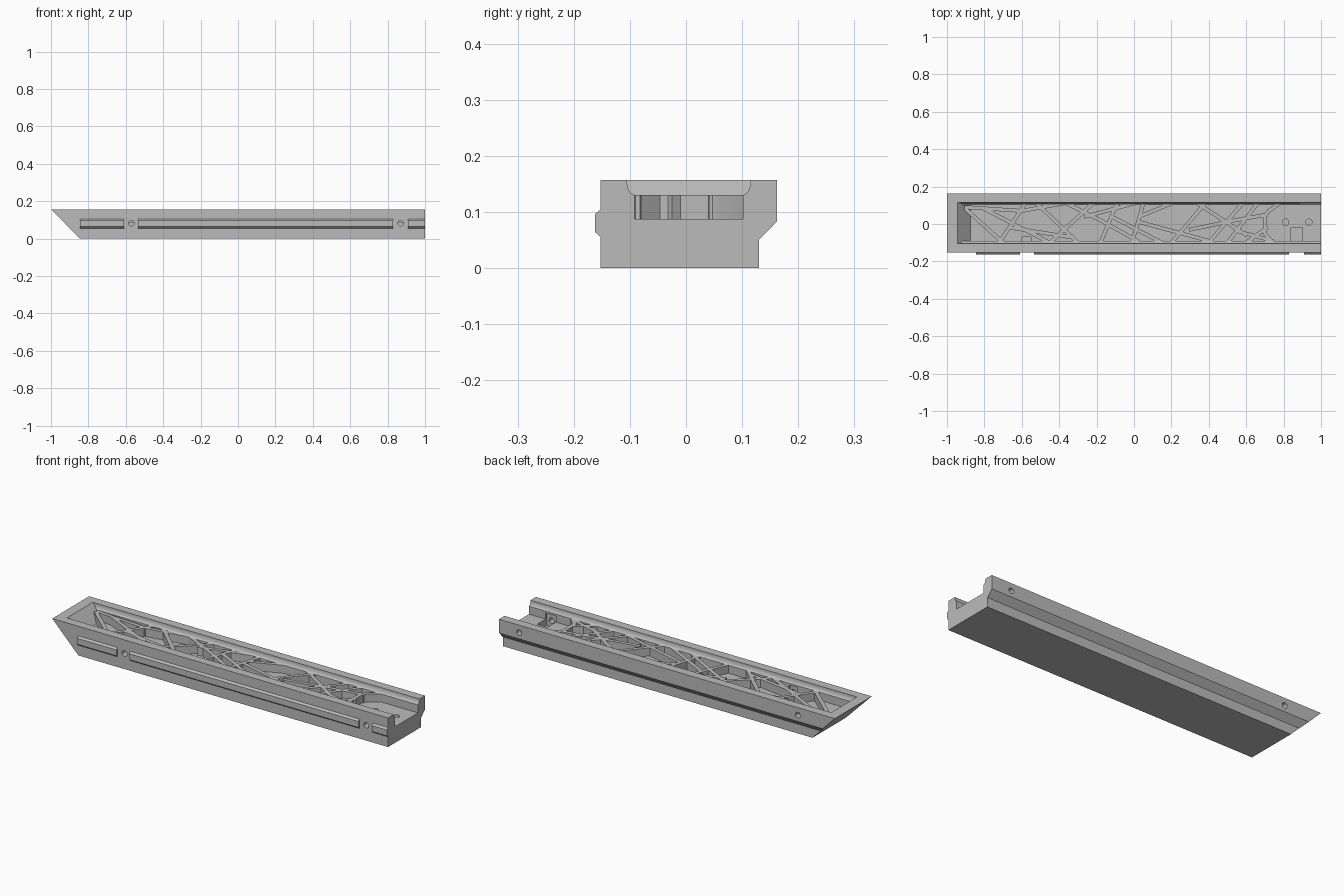
import bpy, bmesh
from math import radians
from mathutils import Vector, Matrix

cube = bpy.data.objects.get("Cube")
if cube:
    bpy.data.objects.remove(cube, do_unlink=True)

TOP, FLOOR, LATTICE_TOP = 0.157, 0.087, 0.13

grey = bpy.data.materials.new("plain grey")
grey.use_nodes = True
colour = (0.5, 0.5, 0.5, 1)
grey.diffuse_color = colour
grey.node_tree.nodes["Principled BSDF"].inputs["Base Color"].default_value = colour


def finish(name, bm):
    bmesh.ops.recalc_face_normals(bm, faces=bm.faces)
    mesh = bpy.data.meshes.new(name)
    bm.to_mesh(mesh)
    bm.free()
    mesh.materials.append(grey)
    obj = bpy.data.objects.new(name, mesh)
    bpy.context.collection.objects.link(obj)
    return obj


def bar(name, profile, x0, x1, mitre=0):
    """Extrude a (y, z) profile along x; the start can be cut at a slant."""
    bm = bmesh.new()
    start = [bm.verts.new((x0 + mitre * (TOP - z), y, z)) for y, z in profile]
    end = [bm.verts.new((x1, y, z)) for y, z in profile]
    bm.faces.new(start)
    bm.faces.new(end)
    n = len(profile)
    for i in range(n):
        j = (i + 1) % n
        bm.faces.new((start[i], start[j], end[j], end[i]))
    return finish(name, bm)


def box(name, x0, x1, y0, y1, z0, z1):
    return bar(name, [(y0, z0), (y1, z0), (y1, z1), (y0, z1)], x0, x1)


def pin(name, centre, axis, radius, depth):
    bm = bmesh.new()
    turn = Vector((0, 0, 1)).rotation_difference(Vector(axis)).to_matrix().to_4x4()
    bmesh.ops.create_cone(bm, cap_ends=True, segments=20, radius1=radius, radius2=radius,
                          depth=depth, matrix=Matrix.Translation(centre) @ turn)
    return finish(name, bm)


def combine(target, other, operation, self_overlap=False):
    mod = target.modifiers.new("combine", "BOOLEAN")
    mod.operation, mod.object, mod.solver = operation, other, "EXACT"
    mod.use_self = self_overlap
    bpy.context.view_layer.objects.active = target
    bpy.ops.object.modifier_apply(modifier=mod.name)
    bpy.data.objects.remove(other, do_unlink=True)


# Main body with one mitred end and a stepped back
body = bar("body", [(-0.152, 0), (0.13, 0), (0.13, 0.05), (0.162, 0.083),
                    (0.162, TOP), (-0.152, TOP)], -1, 1, mitre=0.99)

# Open channel with rounded shoulders
channel = bar("channel_cutter", [
    (-0.092, FLOOR), (0.102, FLOOR), (0.102, LATTICE_TOP), (0.109, 0.134), (0.113, 0.141),
    (0.115, 0.15), (0.115, 0.18), (-0.105, 0.18), (-0.105, 0.15), (-0.103, 0.141),
    (-0.099, 0.134), (-0.092, LATTICE_TOP)], -0.945, 1.1, mitre=1)
combine(body, channel, "DIFFERENCE")

# Slots in the floor behind the front screw holes
combine(body, box("slot_cutter", 0.84, 0.9, -0.1, -0.02, 0.05, 0.12), "DIFFERENCE")
combine(body, box("slot_cutter", -0.6, -0.55, -0.1, -0.07, 0.05, 0.12), "DIFFERENCE")

# Screw holes in the front, back and floor
for x in (-0.57, 0.87):
    combine(body, pin("front_hole", (x, -0.14, 0.083), (0, 1, 0), 0.015, 0.12), "DIFFERENCE")
for x in (-0.78, 0.88):
    combine(body, pin("back_hole", (x, 0.162, 0.117), (0, 1, 0), 0.015, 0.06), "DIFFERENCE")
for x in (0.81, 0.935):
    combine(body, pin("floor_hole", (x, 0.01, FLOOR), (0, 0, 1), 0.017, 0.06), "DIFFERENCE")

# Lattice of irregular struts: paths in hundredths
paths = [
    [(-90, 9), (-60, 7), (-38, 11)],
    [(-90, 8), (-70, -10)],
    [(-80, 8), (-45, -10)],
    [(-72, -10), (-58, 11)],
    [(-52, 11), (-30, -10)],
    [(-66, -2), (-34, -7)],
    [(-45, -10), (-22, 11)],
    [(-36, 11), (-18, 2), (2, -9)],
    [(-18, -10), (-9, 11)],
    [(-26, 4), (0, 11)],
    [(-1, -10), (5, 11)],
    [(-12, 4), (15, -10)],
    [(3, 1), (40, -9)],
    [(20, -10), (38, 11)],
    [(3, 4), (20, 11)],
    [(34, 11), (60, -6)],
    [(40, -10), (58, 11)],
    [(30, -3), (54, 2), (71, 5)],
    [(50, -10), (66, 11)],
    [(56, -4), (74, -9)],
    [(60, -10), (71, -2)],
    [(78, 11), (72, 7), (70, 4), (70, -5), (75, -11)],
]
bm = bmesh.new()
for path in paths:
    points = [Vector((x, y, 0)) / 100 for x, y in path]
    for a, b in zip(points, points[1:]):
        along = b - a
        size = Matrix.Diagonal((along.length + 0.012, 0.02, LATTICE_TOP - FLOOR + 0.01, 1))
        spin = along.to_track_quat("X", "Z").to_matrix().to_4x4()
        centre = (a + b) / 2 + Vector((0, 0, (LATTICE_TOP + FLOOR - 0.01) / 2))
        bmesh.ops.create_cube(bm, size=1, matrix=Matrix.Translation(centre) @ spin @ size)
combine(body, finish("lattice", bm), "UNION", self_overlap=True)

# Chamfered rail along the front, in three pieces
rail = [(-0.148, 0.055), (-0.152, 0.055), (-0.162, 0.064), (-0.162, 0.096),
        (-0.152, 0.105), (-0.148, 0.105)]
for label, x0, x1 in (("right", -0.845, -0.61), ("middle", -0.535, 0.83), ("left", 0.91, 1)):
    bar(label + "_front_rail", rail, x0, x1)

# Flat faces, with only the drilled holes and shoulders smoothed
bpy.ops.object.select_all(action="DESELECT")
body.select_set(True)
bpy.context.view_layer.objects.active = body
bpy.ops.object.shade_smooth_by_angle(angle=radians(25))
